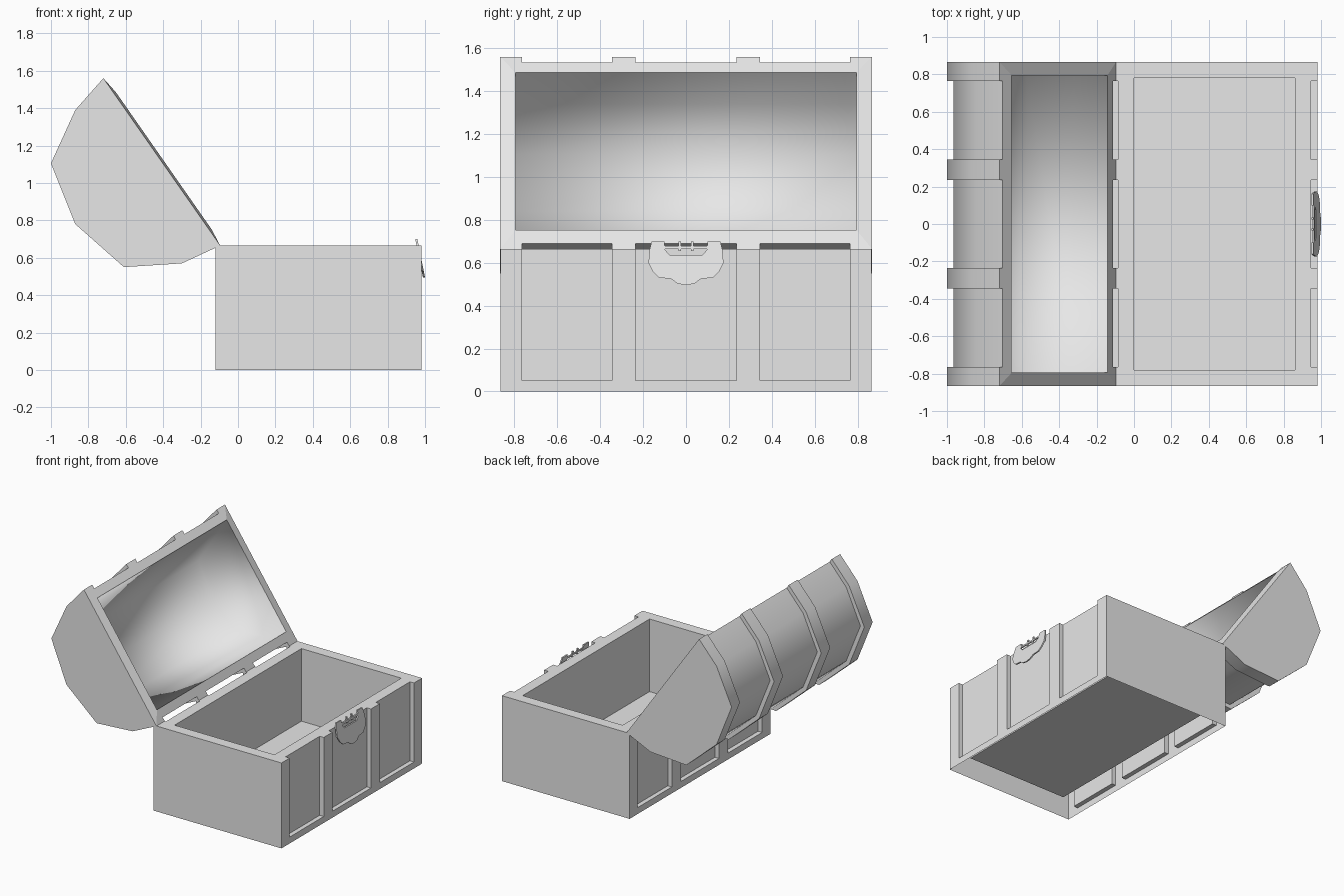
import bpy, bmesh
from mathutils import Vector, Matrix

if "Cube" in bpy.data.objects:
    bpy.data.objects.remove(bpy.data.objects["Cube"], do_unlink=True)

grey = bpy.data.materials.new("plain_grey")
grey.use_nodes = True
COLOUR = (0.8, 0.8, 0.8, 1)
grey.diffuse_color = COLOUR
grey.node_tree.nodes["Principled BSDF"].inputs["Base Color"].default_value = COLOUR


def add_object(name, bm):
    mesh = bpy.data.meshes.new(name)
    bm.to_mesh(mesh)
    bm.free()
    mesh.materials.append(grey)
    obj = bpy.data.objects.new(name, mesh)
    bpy.context.collection.objects.link(obj)
    return obj


def add_block(bm, lo, hi):
    lo, hi = Vector(lo), Vector(hi)
    place = Matrix.Translation((lo + hi) / 2) @ Matrix.Diagonal((*(hi - lo), 1))
    bmesh.ops.create_cube(bm, size=1, matrix=place)


BACK, FRONT, HALF, TOP = -0.12, 0.98, 0.865, 0.665
DEPTH = 0.035
PANELS = [(-0.765, -0.345), (-0.235, 0.235), (0.345, 0.765)]

# Chest body: block with a cavity and open-topped recessed panels
bm = bmesh.new()
add_block(bm, (BACK, -HALF, 0), (FRONT, HALF, TOP))
body = add_object("chest_body", bm)

bm = bmesh.new()
add_block(bm, (0, -0.78, 0.1), (0.86, 0.78, 1))
for y0, y1 in PANELS:
    add_block(bm, (FRONT - DEPTH, y0, 0.05), (FRONT + 0.1, y1, 1))
    add_block(bm, (BACK - 0.1, y0, 0.05), (BACK + DEPTH, y1, 1))
cutter = add_object("body_cutter", bm)
cutter.hide_render = True

cut = body.modifiers.new("cut", "BOOLEAN")
cut.operation = "DIFFERENCE"
cut.solver = "EXACT"
cut.object = cutter
bpy.context.view_layer.objects.active = body
bpy.ops.object.modifier_apply(modifier="cut")
bpy.data.objects.remove(cutter, do_unlink=True)

# The body is a shell with an open underside
bm = bmesh.new()
bm.from_mesh(body.data)
under = [f for f in bm.faces if f.normal.z < -0.9 and f.calc_center_median().z < 0.01]
bmesh.ops.delete(bm, geom=under, context="FACES")
bm.to_mesh(body.data)
bm.free()

# Lid: faceted barrel profile lofted along y, stepping in between the bands
PROFILE = [(-0.095, 0.665), (-0.30, 0.57), (-0.61, 0.55), (-0.87, 0.78),
           (-1.0, 1.105), (-0.87, 1.39), (-0.72, 1.56)]
start, end = Vector(PROFILE[0]), Vector(PROFILE[-1])
centre = (start + end) / 2
along = (end - start).normalized()
outward = Vector((along.y, -along.x))


def ring(bm, y, scale, lift=0):
    points = [centre + (Vector(p) - centre) * scale for p in PROFILE]
    points[0] += outward * lift
    points[-1] += outward * lift
    return [bm.verts.new((p.x, y, p.y)) for p in points]


def loft(bm, a, b):
    return [bm.faces.new((a[i], a[i + 1], b[i + 1], b[i])) for i in range(len(a) - 1)]


bm = bmesh.new()
LID_HALF = HALF + 0.002
stations = [(-LID_HALF, 1)]
for y0, y1 in PANELS:
    stations += [(y0, 1), (y0, 0.943), (y1, 0.943), (y1, 1)]
stations.append((LID_HALF, 1))
rings = [ring(bm, y, s) for y, s in stations]
outer = []
for a, b in zip(rings, rings[1:]):
    outer += loft(bm, a, b)
for r in (rings[0], rings[-1]):
    bm.faces.new(r)

# Lid lining, rounded by smooth shading
near, far = [ring(bm, y, 0.82, 0.012) for y in (-0.795, 0.795)]
lining = loft(bm, near, far) + [bm.faces.new(near), bm.faces.new(far)]

# Lid rim joining the barrel and the lining
for k in (0, -1):
    bm.faces.new([r[k] for r in rings] + [far[k], near[k]])
for r, inner in ((rings[0], near), (rings[-1], far)):
    bm.faces.new((r[0], r[-1], inner[-1], inner[0]))
bmesh.ops.recalc_face_normals(bm, faces=bm.faces)

lining, outer = set(lining), set(outer)
for f in bm.faces:
    f.smooth = f in lining or f in outer
for e in bm.edges:
    inside = all(f in lining for f in e.link_faces)
    barrel = all(f in outer for f in e.link_faces) and e.calc_face_angle(0) < 0.9
    e.smooth = inside or barrel
add_object("lid", bm)

# Latch: leaning plate with two prongs, drawn as a mirrored outline in y and z
HALF_LATCH = [(0, 0.495), (0.04, 0.503), (0.07, 0.525), (0.125, 0.53), (0.155, 0.56),
              (0.175, 0.60), (0.17, 0.66), (0.16, 0.70), (0.10, 0.70),
              (0.098, 0.66), (0.075, 0.635)]


def lean(z):
    return 0.948 + (0.70 - z) * 0.2


def add_plate(bm, outline):
    face = bm.faces.new([bm.verts.new((lean(z), y, z)) for y, z in outline])
    grown = bmesh.ops.extrude_face_region(bm, geom=[face])["geom"]
    moved = [v for v in grown if isinstance(v, bmesh.types.BMVert)]
    bmesh.ops.translate(bm, verts=moved, vec=(0.011, 0, 0))


def rectangle(y0, y1, z0, z1):
    return [(y0, z0), (y1, z0), (y1, z1), (y0, z1)]


bm = bmesh.new()
add_plate(bm, HALF_LATCH + [(-y, z) for y, z in reversed(HALF_LATCH[1:])])
add_plate(bm, rectangle(-0.1, 0.1, 0.663, 0.677))
for side in (-1, 1):
    add_plate(bm, rectangle(side * 0.03 - 0.006, side * 0.03 + 0.006, 0.655, 0.70))
bmesh.ops.recalc_face_normals(bm, faces=bm.faces)
add_object("latch", bm)
